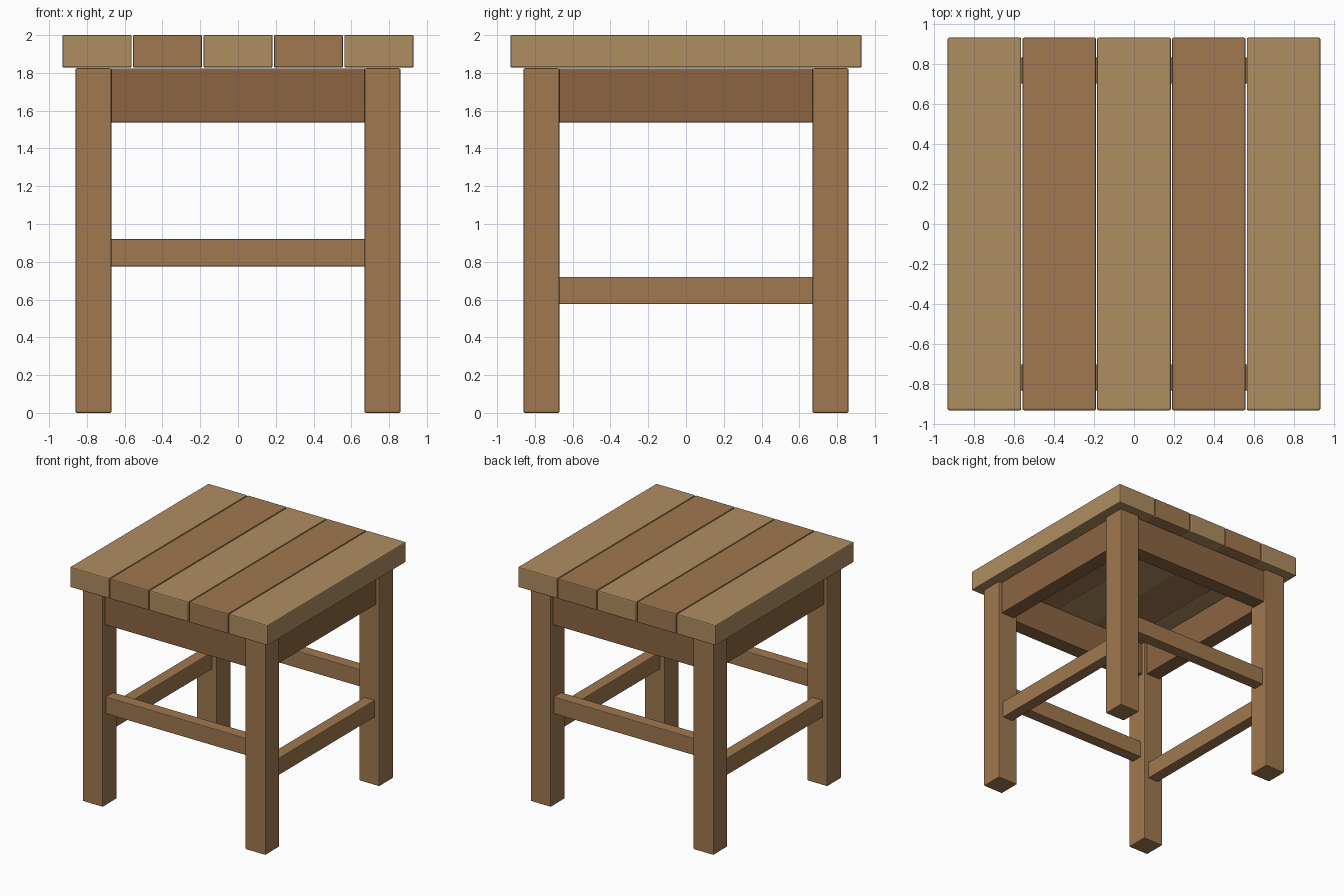
import bpy

if "Cube" in bpy.data.objects:
    bpy.data.objects.remove(bpy.data.objects["Cube"])


def material(name, rgb):
    m = bpy.data.materials.new(name)
    m.diffuse_color = (*rgb, 1)
    m.use_nodes = True
    m.node_tree.nodes["Principled BSDF"].inputs["Base Color"].default_value = m.diffuse_color
    return m


light = material("light_wood", (0.43, 0.27, 0.12))
mid = material("mid_wood", (0.35, 0.19, 0.08))
dark = material("dark_wood", (0.26, 0.13, 0.054))


def box(name, center, size, mat, bevel):
    bpy.ops.mesh.primitive_cube_add(size=1, location=center)
    ob = bpy.context.object
    ob.name = name
    ob.scale = size
    bpy.ops.object.transform_apply(location=False, rotation=False, scale=True)
    ob.data.materials.append(mat)
    b = ob.modifiers.new("Bevel", 'BEVEL')
    b.width = bevel
    b.segments = 2
    return ob


HALF = 0.93          # seat half width
LEG, LEG_W = 0.765, 0.19
LEG_TOP = 1.825
RAIL_LEN = 1.38      # slightly let into the legs

# Seat: five planks in alternating tones
gap = 0.006
pitch = (2 * HALF + gap) / 5
for i in range(5):
    box(f"seat_plank_{i + 1}", ((i - 2) * pitch, 0, 1.914),
        (pitch - gap, 2 * HALF, 0.172), mid if i % 2 else light, 0.008)

# Legs
for sx, side in ((-1, "left"), (1, "right")):
    for sy, end in ((-1, "front"), (1, "back")):
        box(f"{end}_{side}_leg", (sx * LEG, sy * LEG, LEG_TOP / 2),
            (LEG_W, LEG_W, LEG_TOP), mid, 0.008)

# Aprons under the seat and stretchers between the legs
for s, end, side in ((-1, "front", "left"), (1, "back", "right")):
    for part, t, h, zx, zy, mat in (
            ("apron", 0.13, 0.285, 1.681, 1.681, dark),
            ("stretcher", 0.10, 0.145, 0.848, 0.648, mid)):
        box(f"{end}_{part}", (0, s * LEG, zx), (RAIL_LEN, t, h), mat, 0.005)
        box(f"{side}_{part}", (s * LEG, 0, zy), (t, RAIL_LEN, h), mat, 0.005)
